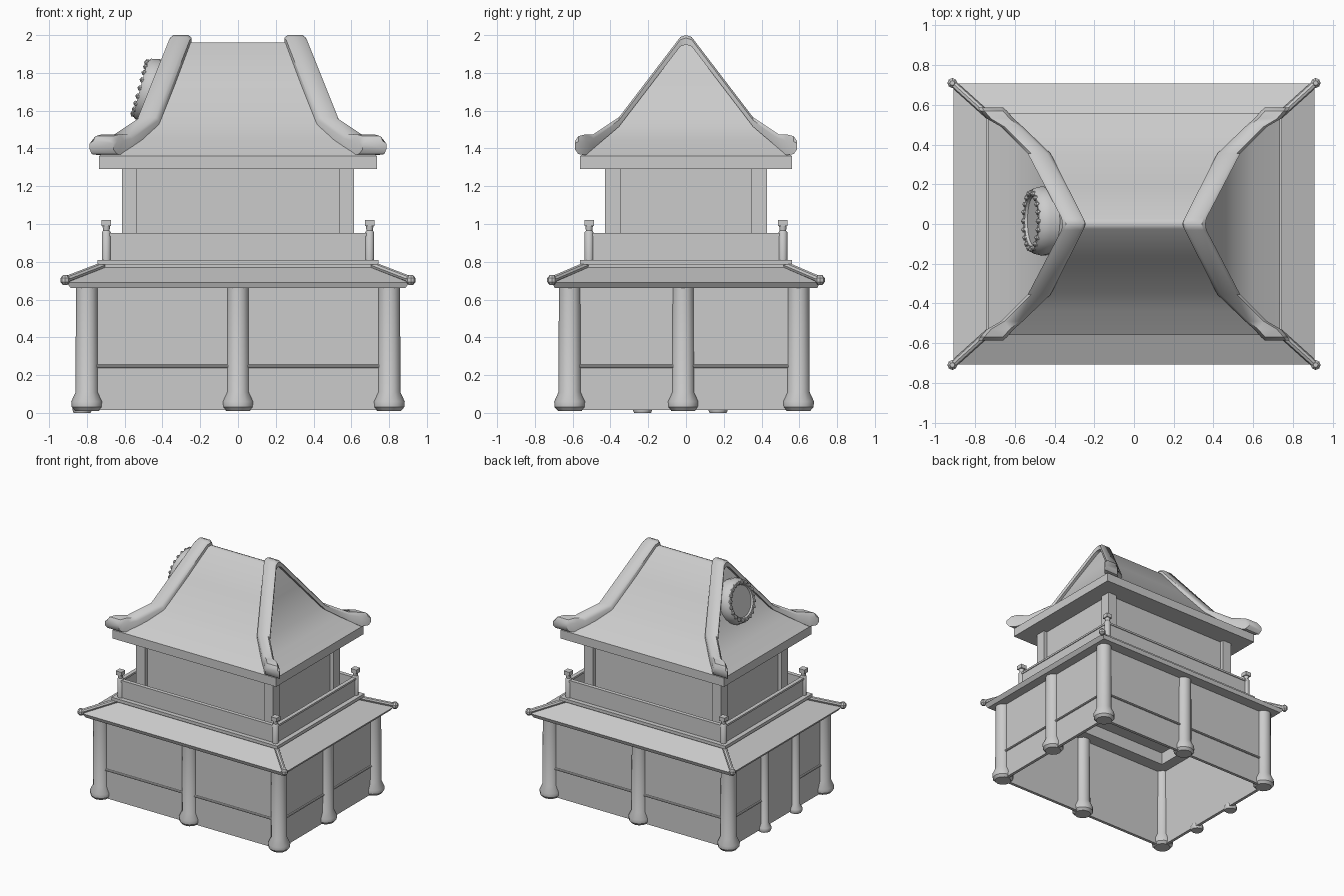
import bpy, bmesh, math
from mathutils import Vector, Matrix

cube = bpy.data.objects.get("Cube")
if cube:
    bpy.data.objects.remove(cube, do_unlink=True)

stone = bpy.data.materials.new("pale grey")
stone.use_nodes = True
GREY = (0.6, 0.6, 0.6, 1)
stone.diffuse_color = GREY
stone.node_tree.nodes["Principled BSDF"].inputs["Base Color"].default_value = GREY


def finish(name, bm, angle=35):
    bmesh.ops.recalc_face_normals(bm, faces=bm.faces)
    mesh = bpy.data.meshes.new(name)
    bm.to_mesh(mesh)
    bm.free()
    mesh.materials.append(stone)
    ob = bpy.data.objects.new(name, mesh)
    bpy.context.collection.objects.link(ob)
    bpy.ops.object.select_all(action='DESELECT')
    ob.select_set(True)
    bpy.context.view_layer.objects.active = ob
    bpy.ops.object.shade_smooth_by_angle(angle=math.radians(angle))
    return ob


def box(name, x0, x1, y0, y1, z0, z1):
    bm = bmesh.new()
    size = Matrix.Diagonal((x1 - x0, y1 - y0, z1 - z0, 1))
    mid = Matrix.Translation(((x0 + x1) / 2, (y0 + y1) / 2, (z0 + z1) / 2))
    bmesh.ops.create_cube(bm, size=1, matrix=mid @ size)
    return finish(name, bm)


def bridge(bm, a, b):
    n = len(a)
    for i in range(n):
        bm.faces.new((a[i], a[(i + 1) % n], b[(i + 1) % n], b[i]))


def rect_loft(name, rings, angle=35):
    """Stack of rectangles (half x, half y, z), capped at both ends."""
    bm = bmesh.new()
    rows = [[bm.verts.new((sx * x, sy * y, z)) for sx, sy in
             ((-1, -1), (1, -1), (1, 1), (-1, 1))] for x, y, z in rings]
    for a, b in zip(rows, rows[1:]):
        bridge(bm, a, b)
    bm.faces.new(rows[0])
    bm.faces.new(rows[-1])
    return finish(name, bm, angle)


def lathe(name, profile, matrix, sides=12):
    """Closed turned shape from (radius, height) pairs."""
    bm = bmesh.new()
    rows = [[bm.verts.new(matrix @ Vector((r * math.cos(t), r * math.sin(t), z)))
             for t in (math.tau * i / sides for i in range(sides))] for r, z in profile]
    for a, b in zip(rows, rows[1:]):
        bridge(bm, a, b)
    bm.faces.new(rows[0])
    bm.faces.new(rows[-1])
    return finish(name, bm)


def rod(name, a, b, r, sides=8):
    a, b = Vector(a), Vector(b)
    d = b - a
    m = Matrix.Translation(a) @ d.to_track_quat('Z', 'Y').to_matrix().to_4x4()
    return lathe(name, [(r, 0), (r, d.length)], m, sides)


# Lower storey walls, open underneath
WX, WY, OFF = 0.8, 0.605, -0.01
T = 0.012
for s, side in ((-1, "front"), (1, "back")):
    y = OFF + s * WY
    box(side + "_wall", -WX, WX, y - T, y + T, 0.015, 0.7)
    rod(side + "_wall_rail", (-WX, y + s * 0.015, 0.247), (WX, y + s * 0.015, 0.247), 0.009)
for s, side in ((-1, "right"), (1, "left")):
    box(side + "_wall", s * WX - T, s * WX + T, OFF - WY, OFF + WY, 0.015, 0.7)
spans = {"left": [(1, -WY, WY)], "right": [(-1, -WY, -0.22), (-1, 0.18, WY)]}
for side, items in spans.items():
    for s, y0, y1 in items:
        x = s * (WX + 0.015)
        rod(side + "_wall_rail", (x, y0 + OFF, 0.247), (x, y1 + OFF, 0.247), 0.009)

# Columns with swollen feet
foot = [(0.062, 0.01), (0.08, 0.03), (0.083, 0.06), (0.06, 0.11), (0.058, 0.68)]
spots = [(x, OFF + s * WY) for x in (-WX, 0, WX) for s in (-1, 1)] + [(WX, OFF - 0.005)]
for x, y in spots:
    lathe("column", foot, Matrix.Translation((x, y, 0)))
slim = [(0.045, 0), (0.05, 0.012), (0.05, 0.035), (0.033, 0.06), (0.033, 0.68)]
for y in (-0.23, 0.17):
    lathe("door_column", slim, Matrix.Translation((-0.825, y, 0)))

# Lower roof with a recessed ceiling, and its hip rods
rect_loft("lower_roof", [
    (0.7, 0.5, 0.76), (0.7, 0.5, 0.66), (0.885, 0.695, 0.66), (0.908, 0.707, 0.69),
    (0.72, 0.535, 0.77), (0.72, 0.535, 0.785), (0.745, 0.56, 0.785), (0.745, 0.56, 0.81)], 20)
for sx in (-1, 1):
    for sy in (-1, 1):
        end = Vector((sx * 0.915, sy * 0.71, 0.705))
        rod("lower_roof_hip", (sx * 0.715, sy * 0.53, 0.782), end, 0.018)
        knob = Matrix.Translation(end - Vector((0, 0, 0.02)))
        lathe("hip_knob", [(0.012, -0.008), (0.025, 0.008), (0.025, 0.028), (0.012, 0.044)], knob, 8)

# Balcony panels, rails and posts
BX, BY = 0.697, 0.513
for s in (-1, 1):
    box("balcony_panel", -BX, BX, s * BY - 0.01, s * BY + 0.01, 0.8, 0.94)
    box("balcony_rail", -BX, BX, s * BY - 0.016, s * BY + 0.016, 0.937, 0.952)
    box("balcony_side_panel", s * BX - 0.01, s * BX + 0.01, -BY, BY, 0.8, 0.94)
    box("balcony_side_rail", s * BX - 0.016, s * BX + 0.016, -BY, BY, 0.937, 0.952)
    for t in (-1, 1):
        x, y = s * BX, t * BY
        lathe("balcony_post", [(0.024, 0.8), (0.024, 0.955), (0.017, 0.965), (0.02, 0.99)],
              Matrix.Translation((x, y, 0)))
        box("post_cap", x - 0.025, x + 0.025, y - 0.025, y + 0.025, 0.99, 1.022)

# Upper storey
box("upper_wall", -0.585, 0.585, -0.395, 0.395, 0.8, 1.3)
for sx in (-1, 1):
    for sy in (-1, 1):
        x, y = sx * 0.575, sy * 0.387
        box("upper_pillar", x - 0.04, x + 0.04, y - 0.042, y + 0.042, 0.8, 1.3)

# Upper roof, steep and flaring at the eaves
rect_loft("upper_roof", [
    (0.735, 0.56, 1.29), (0.735, 0.56, 1.36), (0.6, 0.44, 1.445),
    (0.505, 0.345, 1.535), (0.42, 0.18, 1.745), (0.33, 0.025, 1.955), (0.325, 0.008, 1.962)], 40)

# Hip bands running over each gable: y, inner x, outer x, bottom z, top z
half = [(0.03, 0.255, 0.365, 1.94, 1.99), (0.355, 0.42, 0.535, 1.515, 1.565),
        (0.49, 0.56, 0.67, 1.4, 1.475), (0.53, 0.605, 0.74, 1.365, 1.475),
        (0.57, 0.64, 0.775, 1.37, 1.465), (0.588, 0.66, 0.785, 1.395, 1.44)]
stations = [(-y, *rest) for y, *rest in reversed(half)] + [(0, 0.245, 0.36, 1.95, 2.0)] + half
for s, side in ((-1, "right"), (1, "left")):
    bm = bmesh.new()
    rows = []
    for y, xi, xo, zb, zt in stations:
        w, h = xo - xi, zt - zb
        section = ((0, 0), (0, 0.7), (0.15, 1), (0.85, 1), (1, 0.7), (1, 0))
        rows.append([bm.verts.new((s * (xi + u * w), y, zb + v * h)) for u, v in section])
    for a, b in zip(rows, rows[1:]):
        bridge(bm, a, b)
    bm.faces.new(rows[0])
    bm.faces.new(rows[-1])
    finish(side + "_hip_band", bm, 40)

# Round plaque leaning on the right gable, with a beaded rim
lean = (Matrix.Translation((-0.445, 0.015, 1.7))
        @ Vector((-1, 0, 0.27)).to_track_quat('Z', 'Y').to_matrix().to_4x4())
lathe("plaque", [(0.165, -0.05), (0.175, 0.02), (0.165, 0.06), (0.15, 0.075),
                 (0.128, 0.075), (0.122, 0.062)], lean, 24)
bm = bmesh.new()
BEADS = 20
for i in range(BEADS):
    t = math.tau * i / BEADS
    place = Matrix.Translation((0.143 * math.cos(t), 0.143 * math.sin(t), 0.075))
    bmesh.ops.create_icosphere(bm, subdivisions=1, radius=0.016, matrix=lean @ place)
finish("plaque_beads", bm)
